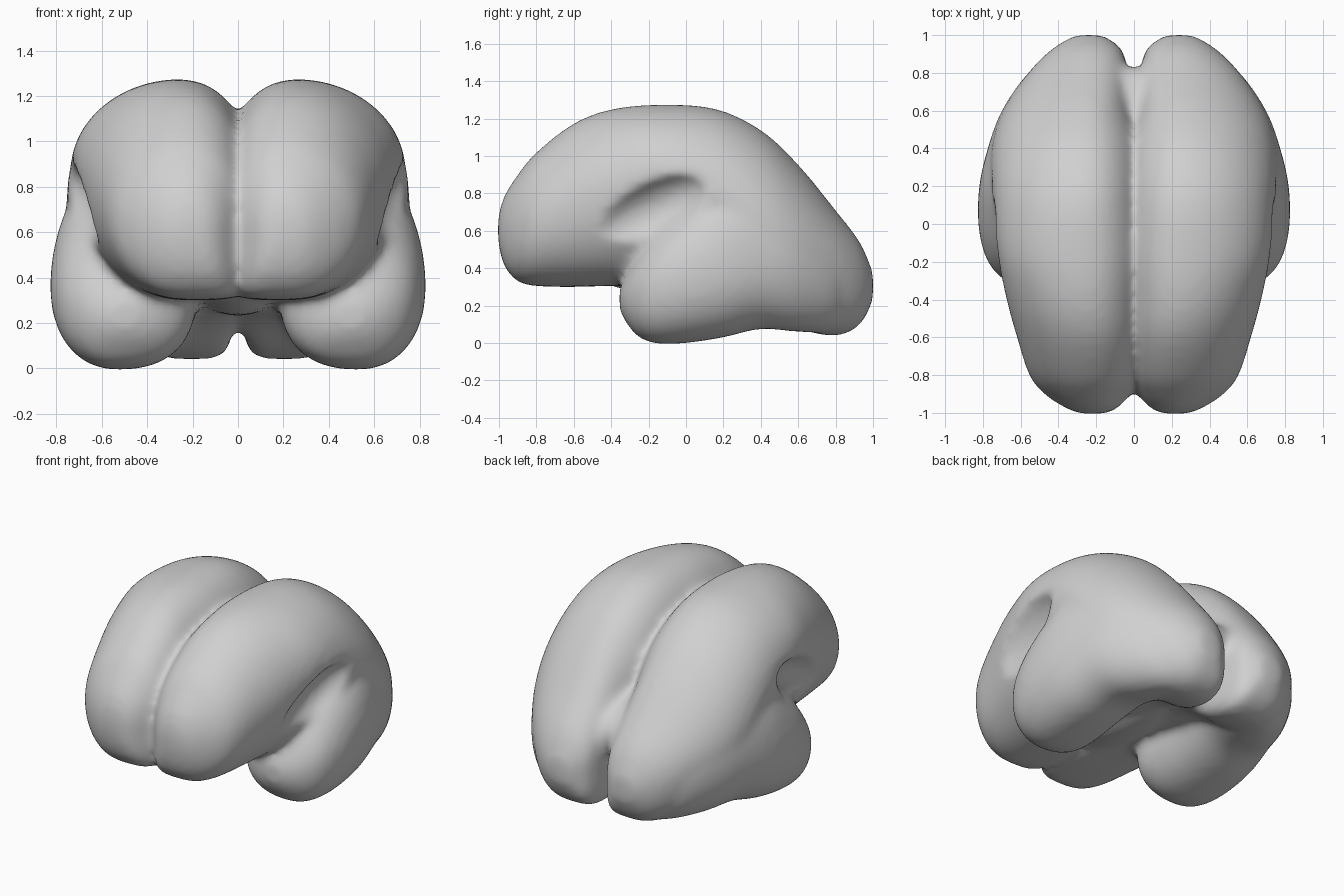
import bpy, bmesh, math
from mathutils import Matrix

if "Cube" in bpy.data.objects:
    bpy.data.objects.remove(bpy.data.objects["Cube"])

# Cross-sections: y, centre x, inner x, outer x, widest z, bottom z, top z
UPPER_LOBE = [
    (-1.005, .22, .16, .28, .61, .55, .67),
    (-.975, .22, .09, .36, .61, .42, .78),
    (-.9, .22, .02, .475, .62, .33, .9),
    (-.8, .22, -.03, .555, .66, .305, 1.02),
    (-.6, .23, -.05, .62, .75, .3, 1.175),
    (-.4, .25, -.05, .675, .83, .305, 1.25),
    (-.15, .26, -.05, .725, .9, .3, 1.275),
    (.15, .26, -.05, .75, .81, .25, 1.255),
    (.4, .26, -.05, .755, .62, .2, 1.14),
    (.6, .25, .005, .695, .5, .08, .955),
    (.8, .24, .03, .56, .42, .04, .71),
    (.93, .24, .07, .43, .34, .1, .54),
    (1, .24, .17, .31, .31, .23, .38),
]
SIDE_LOBE = [
    (-.355, .5, .44, .56, .24, .18, .29),
    (-.32, .5, .33, .65, .25, .11, .37),
    (-.25, .52, .23, .74, .28, .03, .49),
    (-.15, .53, .19, .795, .31, -.003, .62),
    (0, .53, .18, .825, .35, 0, .75),
    (.2, .52, .18, .82, .39, .03, .9),
    (.4, .48, .16, .775, .42, .075, .9),
    (.6, .42, .12, .7, .42, .06, .78),
    (.8, .3, .08, .56, .36, .06, .55),
    (.9, .28, .15, .4, .33, .15, .45),
]
# Squareness of the outer top, inner top, inner bottom and outer bottom
UPPER_POWERS = (1.95, 2.1, 6, 2.15)
SIDE_POWERS = (2, 2.2, 2.4, 2.2)


def catmull(a, b, c, d, t):
    return [q + t / 2 * (r - p + t * (2 * p - 5 * q + 4 * r - s + t * (3 * (q - r) + s - p)))
            for p, q, r, s in zip(a, b, c, d)]


def refine(rows, steps=4):
    """Smoothly interpolate the cross-sections."""
    out = []
    for i in range(len(rows) - 1):
        a, d = rows[max(i - 1, 0)], rows[min(i + 2, len(rows) - 1)]
        out += [catmull(a, rows[i], rows[i + 1], d, k / steps) for k in range(steps)]
    return out + [rows[-1]]


def ring(row, side, powers, count=40):
    """Egg-shaped section with a different radius and squareness per quadrant."""
    y, cx, xin, xout, cz, low, high = row
    points = []
    for k in range(count):
        c, s = math.cos(math.tau * k / count), math.sin(math.tau * k / count)
        power = powers[4 * k // count]
        rx = xout - cx if c > 0 else cx - xin
        rz = high - cz if s > 0 else cz - low
        x = cx + rx * math.copysign(abs(c) ** (2 / power), c)
        z = cz + rz * math.copysign(abs(s) ** (2 / power), s)
        points.append((side * x, y, z))
    return points


def loft(bm, rows, side, powers):
    rings = [[bm.verts.new(p) for p in ring(r, side, powers)] for r in refine(rows)]
    for a, b in zip(rings, rings[1:]):
        for k in range(len(a)):
            n = (k + 1) % len(a)
            bm.faces.new((a[k], a[n], b[n], b[k]))
    bm.faces.new(rings[0])
    bm.faces.new(rings[-1])


def ellipsoid(bm, centre, radii, tilt=0):
    matrix = (Matrix.Translation(centre) @ Matrix.Rotation(tilt, 4, 'X')
              @ Matrix.Diagonal((*radii, 1)))
    bmesh.ops.create_uvsphere(bm, u_segments=32, v_segments=16, radius=1, matrix=matrix)


def make_object(name, bm):
    bmesh.ops.recalc_face_normals(bm, faces=bm.faces)
    mesh = bpy.data.meshes.new(name)
    bm.to_mesh(mesh)
    bm.free()
    obj = bpy.data.objects.new(name, mesh)
    bpy.context.collection.objects.link(obj)
    return obj


# Mirrored upper lobes with the core joining them, mirrored side lobes,
# and cutters for the hollows the side lobes rise out of
upper, lower, hollow = bmesh.new(), bmesh.new(), bmesh.new()
for side in (-1, 1):
    loft(upper, UPPER_LOBE, side, UPPER_POWERS)
    loft(lower, SIDE_LOBE, side, SIDE_POWERS)
    ellipsoid(hollow, (side * .82, -.27, .66), (.22, .45, .18), math.radians(28))
ellipsoid(upper, (0, .1, .51), (.25, .74, .28))
brain = make_object("brain", upper)
side_lobes = make_object("side_lobes", lower)
cutter = make_object("fissure_cutter", hollow)
side_lobes.hide_render = cutter.hide_render = True


def remesh(name):
    mod = brain.modifiers.new(name, 'REMESH')
    mod.mode = 'VOXEL'
    mod.voxel_size = .022


def boolean(name, operation, other):
    mod = brain.modifiers.new(name, 'BOOLEAN')
    mod.operation = operation
    mod.object = other


# Fuse, carve, add the side lobes and soften
remesh("fuse")
boolean("carve", 'DIFFERENCE', cutter)
boolean("add_side_lobes", 'UNION', side_lobes)
remesh("even")
soften = brain.modifiers.new("soften", 'SMOOTH')
soften.factor = .5
soften.iterations = 12

graph = bpy.context.evaluated_depsgraph_get()
result = bpy.data.meshes.new_from_object(brain.evaluated_get(graph))
brain.modifiers.clear()
brain.data = result
for helper in (cutter, side_lobes):
    bpy.data.objects.remove(helper)
for face in result.polygons:
    face.use_smooth = True

# Plain grey material
grey = bpy.data.materials.new("light_grey")
grey.use_nodes = True
colour = (.63, .63, .63, 1)
grey.diffuse_color = colour
grey.node_tree.nodes["Principled BSDF"].inputs["Base Color"].default_value = colour
result.materials.clear()
result.materials.append(grey)
